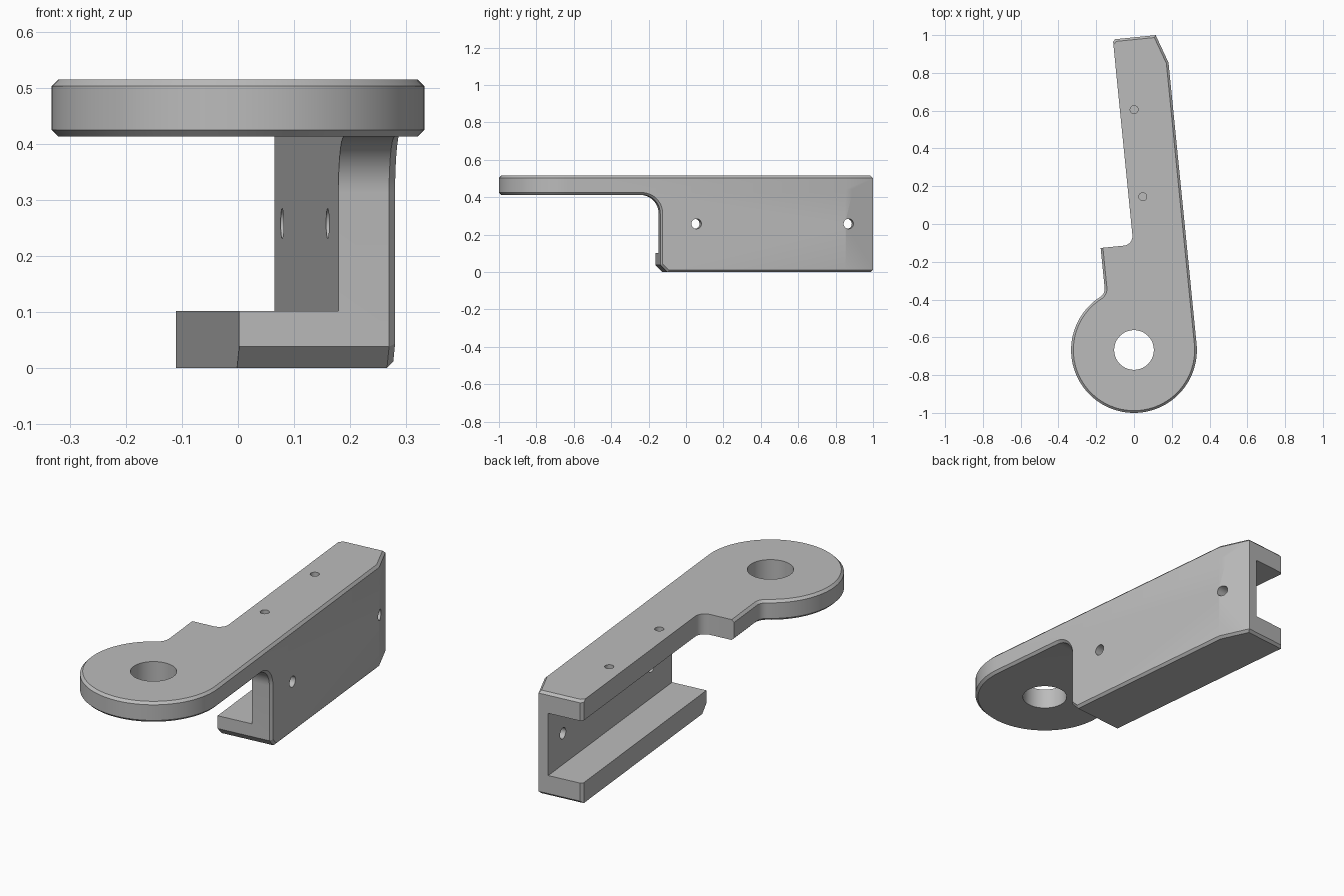
import bpy, bmesh, math
from math import sin, cos, radians
from mathutils import Matrix, Vector

if "Cube" in bpy.data.objects:
    bpy.data.objects.remove(bpy.data.objects["Cube"])

# Main dimensions, in the bracket's own frame: ring centre at the origin, channel along y
HEIGHT, THICK, CHAMFER = 0.515, 0.102, 0.012
RING, BORE = 0.333, 0.105
INNER, WEB, NOTCH = 0.052, 0.23, -0.122
FRONT, END, CLIP = 0.5, 1.647, 1.495
UNDER = HEIGHT - THICK

grey = bpy.data.materials.new("light grey")
grey.use_nodes = True
colour = (0.5, 0.5, 0.5, 1)
grey.diffuse_color = colour
grey.node_tree.nodes["Principled BSDF"].inputs["Base Color"].default_value = colour


def arc(cx, cy, r, a0, a1, n):
    return [(cx + r * cos(radians(a0 + (a1 - a0) * i / n)),
             cy + r * sin(radians(a0 + (a1 - a0) * i / n))) for i in range(n + 1)]


def prism(points, offset):
    """Closed prism from a flat loop of 3D points."""
    bm = bmesh.new()
    face = bm.faces.new([bm.verts.new(p) for p in points])
    moved = bmesh.ops.extrude_face_region(bm, geom=[face])["geom"]
    bmesh.ops.translate(bm, vec=offset, verts=[g for g in moved if isinstance(g, bmesh.types.BMVert)])
    bmesh.ops.recalc_face_normals(bm, faces=bm.faces)
    return bm


def chamfer(bm, rule):
    edges = [e for e in bm.edges if rule(*[v.co for v in e.verts])]
    bmesh.ops.bevel(bm, geom=edges, offset=CHAMFER, segments=1, affect='EDGES', clamp_overlap=True)


def finish(bm, name):
    bmesh.ops.recalc_face_normals(bm, faces=bm.faces)
    mesh = bpy.data.meshes.new(name)
    bm.to_mesh(mesh)
    bm.free()
    mesh.materials.append(grey)
    ob = bpy.data.objects.new(name, mesh)
    bpy.context.collection.objects.link(ob)
    return ob


def combine(target, other, operation):
    """Boolean the other object into the target and discard it."""
    mod = target.modifiers.new(operation.lower(), 'BOOLEAN')
    mod.object, mod.operation, mod.solver = other, operation, 'EXACT'
    bpy.context.view_layer.objects.active = target
    bpy.ops.object.modifier_apply(modifier=mod.name)
    bpy.data.objects.remove(other)


def cylinder_cutter(centre, r, depth, axis, segments):
    bm = bmesh.new()
    turn = Vector((0, 0, 1)).rotation_difference(Vector(axis)).to_matrix().to_4x4()
    bmesh.ops.create_cone(bm, cap_ends=True, segments=segments, radius1=r, radius2=r,
                          depth=depth, matrix=Matrix.Translation(centre) @ turn)
    return finish(bm, "hole_cutter")


def near(a, b):
    return abs(a - b) < 1e-4


# Top plate: round ring end, stepped notch and long arm
fillet = 0.05
fx = NOTCH - fillet
fy = math.sqrt((RING + fillet) ** 2 - fx ** 2)
touch = math.degrees(math.atan2(fy, fx))
outline = arc(0, 0, RING, 0, touch - 360, 72)
outline += arc(fx, fy, fillet, touch - 180, 0, 8)[1:]
outline += [(NOTCH, 0.555)]
outline += arc(INNER - fillet, 0.555 + fillet, fillet, -90, 0, 8)
outline += [(INNER, END - CHAMFER), (INNER + CHAMFER, END), (0.28, END), (RING, CLIP)]
plate = prism([(x, y, UNDER) for x, y in outline], (0, 0, THICK))


def plate_rim(a, b):
    if not near(a.z, b.z):
        return False
    m = (a + b) / 2
    ledge = m.y > 0.5 and m.x < INNER + 0.001
    return not ledge and (m.z > UNDER + 0.01 or m.y < 1.4)


chamfer(plate, plate_rim)
bracket = finish(plate, "bracket")

# Channel body: side profile with a rounded throat and a cut front toe
throat = 0.1
profile = [(FRONT - throat, UNDER + 0.03)]
profile += arc(FRONT - throat, UNDER - throat, throat, 90, 0, 12)
profile += [(FRONT, 0.038), (FRONT + 0.038, 0), (END, 0), (END, UNDER + 0.03)]
body = prism([(INNER, y, z) for y, z in profile], (RING - INNER, 0, 0))

# Clipped outer corner at the far end
cut = bmesh.ops.bisect_plane(body, geom=body.verts[:] + body.edges[:] + body.faces[:],
                             plane_co=(RING, CLIP, 0), plane_no=(END - CLIP, RING - 0.28, 0),
                             clear_outer=True)
bmesh.ops.holes_fill(body, edges=[e for e in body.edges if e.is_boundary])


def body_edges(a, b):
    m = (a + b) / 2
    if m.z > UNDER + 0.029:
        return False
    outer = near(a.x, RING) and near(b.x, RING) and m.y < CLIP - 0.01
    back = near(a.z, 0) and near(b.z, 0) and m.y > CLIP
    corner = near(m.x, INNER) and near(a.y, END) and near(b.y, END)
    return outer or back or corner


chamfer(body, body_edges)
channel = finish(body, "channel")

# Hollow of the channel, open towards the inner side
slot = prism([(WEB, y, z) for y, z in ((0, THICK), (2, THICK), (2, UNDER), (0, UNDER))], (-0.6, 0, 0))
combine(channel, finish(slot, "slot_cutter"), 'DIFFERENCE')
combine(bracket, channel, 'UNION')

# Ring bore, two plate holes and two web holes
holes = [((0, 0, UNDER), BORE, 0.4, (0, 0, 1), 64)]
holes += [((0.127, y, HEIGHT), 0.021, 0.3, (0, 0, 1), 24) for y in (0.803, 1.266)]
holes += [((RING, y, 0.258), 0.027, 0.4, (1, 0, 0), 24) for y in (0.693, 1.511)]
for hole in holes:
    combine(bracket, cylinder_cutter(*hole), 'DIFFERENCE')

# Place the bracket and shade its round faces
bracket.data.transform(Matrix.Translation((0, -0.667, 0)) @ Matrix.Rotation(radians(5.7), 4, 'Z'))
bpy.ops.object.select_all(action='DESELECT')
bracket.select_set(True)
bpy.context.view_layer.objects.active = bracket
bpy.ops.object.shade_smooth_by_angle(angle=radians(30))
